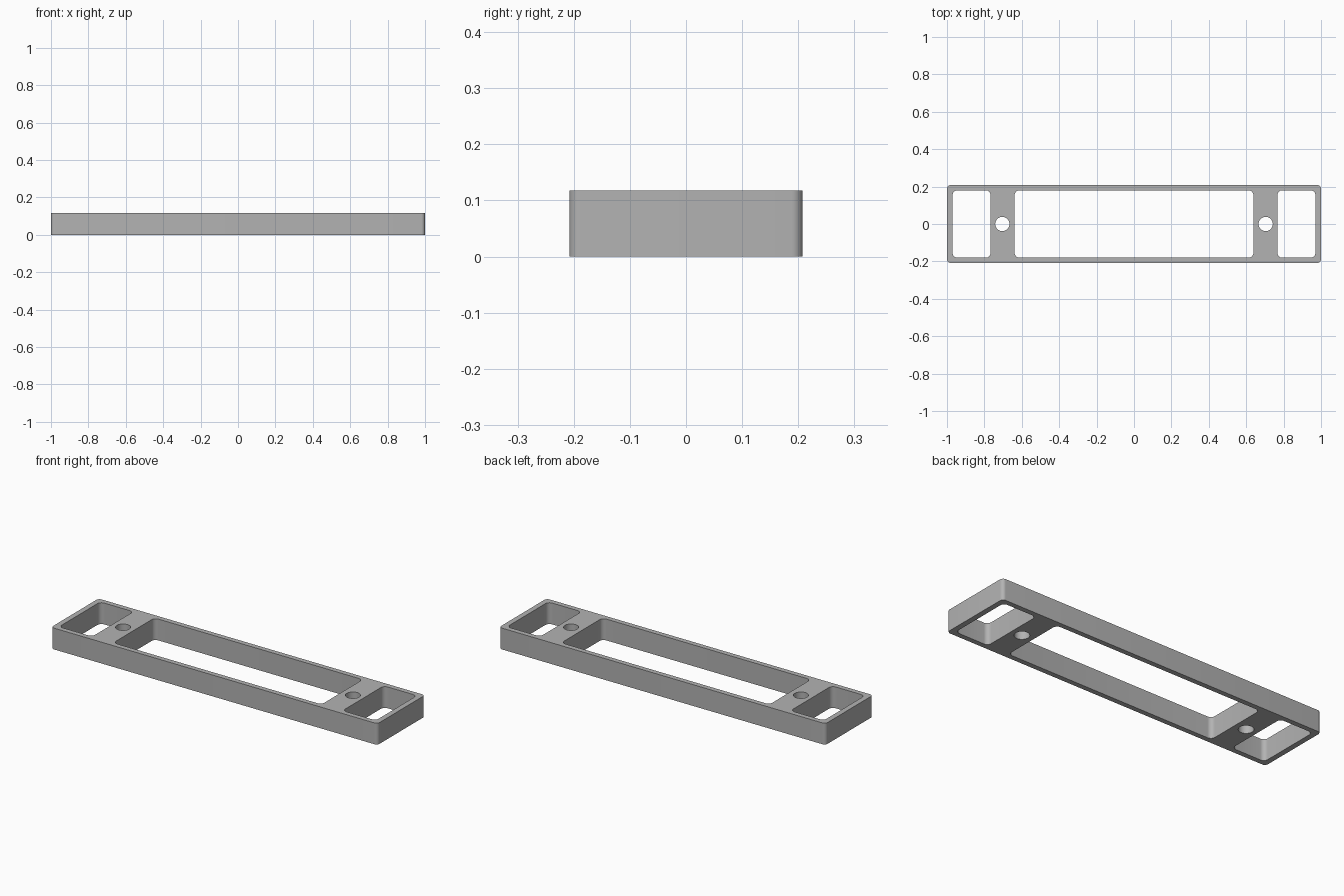
import bpy, bmesh, math
from mathutils import Vector

cube = bpy.data.objects.get("Cube")
if cube:
    bpy.data.objects.remove(cube, do_unlink=True)

HEIGHT = 0.118
HALF_DEPTH = 0.208


def rounded_rect(x0, x1, half_y, radius, steps=8):
    """Outline of a rectangle with rounded corners, anticlockwise."""
    points = []
    corners = [(x1 - radius, half_y - radius), (x0 + radius, half_y - radius),
               (x0 + radius, radius - half_y), (x1 - radius, radius - half_y)]
    for quarter, (cx, cy) in enumerate(corners):
        for i in range(steps + 1):
            a = (quarter + i / steps) * math.pi / 2
            points.append((cx + radius * math.cos(a), cy + radius * math.sin(a)))
    return points


def circle(cx, radius, sides=32):
    angles = [2 * math.pi * i / sides for i in range(sides)]
    return [(cx + radius * math.cos(a), radius * math.sin(a)) for a in angles]


# Outer outline, central window, then a mirrored end window and screw hole
outlines = [rounded_rect(-1, 1, HALF_DEPTH, 0.02),
            rounded_rect(-0.638, 0.638, 0.18, 0.025)]
for side in (-1, 1):
    x0, x1 = sorted((side * 0.767, side * 0.97))
    outlines.append(rounded_rect(x0, x1, 0.18, 0.025))
    outlines.append(circle(side * 0.704, 0.038))

# Fill the flat profile and raise it into a solid frame
bm = bmesh.new()
for outline in outlines:
    verts = [bm.verts.new((x, y, 0)) for x, y in outline]
    for i, v in enumerate(verts):
        bm.edges.new((verts[i - 1], v))
bmesh.ops.triangle_fill(bm, edges=bm.edges[:], use_beauty=True, normal=Vector((0, 0, 1)))
raised = bmesh.ops.extrude_face_region(bm, geom=bm.faces[:], use_keep_orig=True)
top = [g for g in raised["geom"] if isinstance(g, bmesh.types.BMVert)]
bmesh.ops.translate(bm, verts=top, vec=(0, 0, HEIGHT))
bmesh.ops.recalc_face_normals(bm, faces=bm.faces[:])

mesh = bpy.data.meshes.new("mounting_frame")
bm.to_mesh(mesh)
bm.free()
frame = bpy.data.objects.new("mounting_frame", mesh)
bpy.context.collection.objects.link(frame)

# Plain grey finish
grey = bpy.data.materials.new("plain_grey")
grey.use_nodes = True
colour = (0.45, 0.45, 0.45, 1)
grey.diffuse_color = colour
grey.node_tree.nodes["Principled BSDF"].inputs["Base Color"].default_value = colour
mesh.materials.append(grey)

# Smooth rounded corners and holes, crisp rims
bpy.ops.object.select_all(action='DESELECT')
frame.select_set(True)
bpy.context.view_layer.objects.active = frame
bpy.ops.object.shade_smooth_by_angle(angle=math.radians(30))
